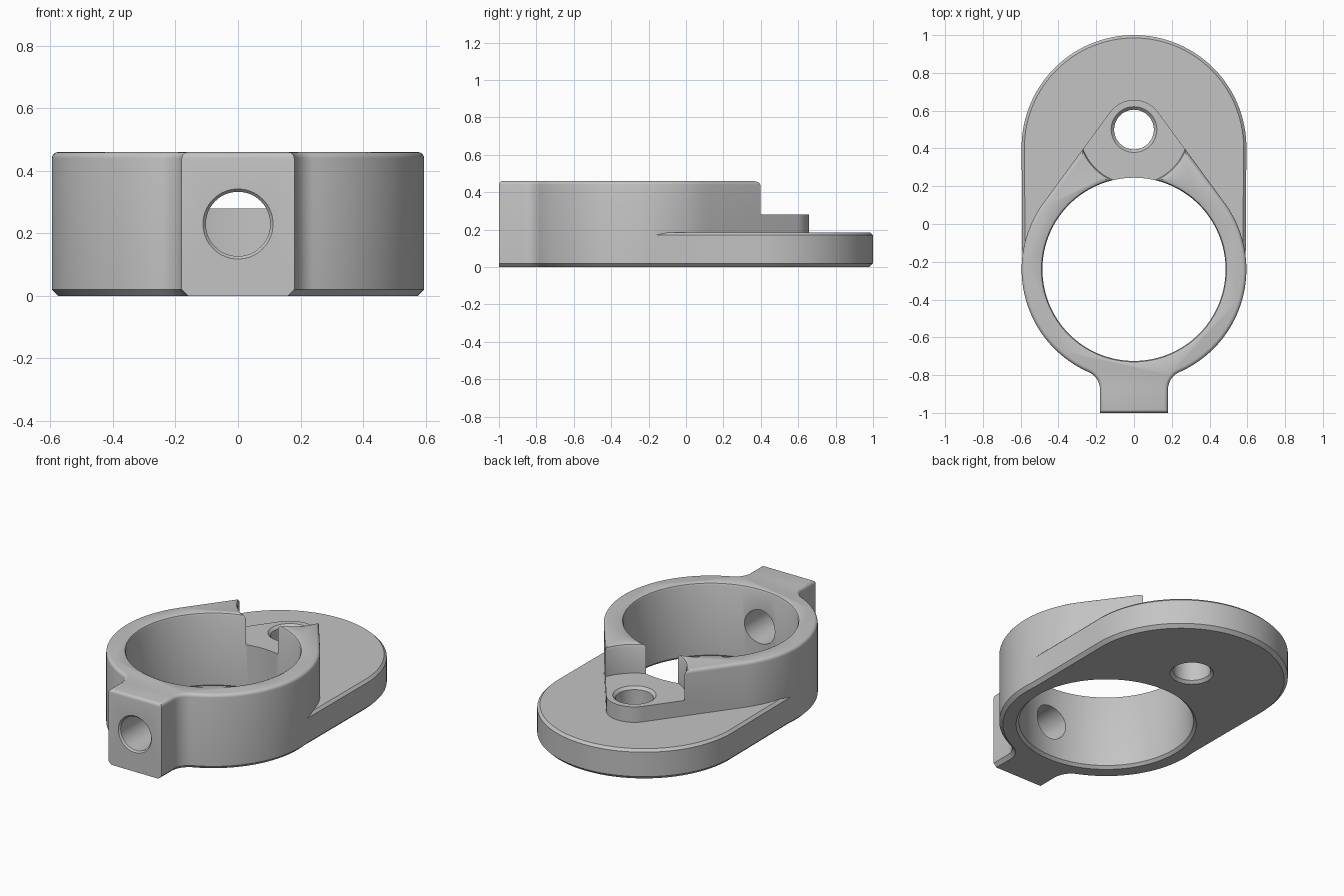
import bpy, bmesh
from math import sin, cos, pi, asin, atan2, sqrt, radians
from mathutils import Vector

cube = bpy.data.objects.get("Cube")
if cube:
    bpy.data.objects.remove(cube, do_unlink=True)

grey = bpy.data.materials.new("machined grey")
grey.use_nodes = True
colour = (0.55, 0.55, 0.55, 1)
grey.diffuse_color = colour
grey.node_tree.nodes["Principled BSDF"].inputs["Base Color"].default_value = colour

RING_Y, RING_R, BORE_R = -0.24, 0.595, 0.485
PIN_Y, PIN_R, TIP_R = 0.50, 0.105, 0.157
BACK_Y, HEIGHT, PAD_Z, PLATE_Z = 0.405, 0.46, 0.28, 0.185
TAB_X, FRONT_Y, FILLET = 0.18, -1.0, 0.10


def arc(cy, r, a0, a1, n, cx=0.0):
    return [Vector((cx + r * cos(a0 + (a1 - a0) * i / n),
                    cy + r * sin(a0 + (a1 - a0) * i / n))) for i in range(n + 1)]


def mirrored(half):
    """Close a right-hand half outline, given front to back."""
    other = [Vector((-p.x, p.y)) for p in reversed(half) if abs(p.x) > 1e-5]
    return half + other


def inset(points, d):
    """Move every outline point inward by d along its mitred normal."""
    out = []
    for i, p in enumerate(points):
        e0 = (p - points[i - 1]).normalized()
        e1 = (points[(i + 1) % len(points)] - p).normalized()
        n0, n1 = Vector((-e0.y, e0.x)), Vector((-e1.y, e1.x))
        out.append(p + (n0 + n1) * (d / (1 + n0.dot(n1))))
    return out


def loft(name, loops):
    """Solid through stacked loops of 3D points."""
    bm = bmesh.new()
    rows = [[bm.verts.new(p) for p in loop] for loop in loops]
    n = len(rows[0])
    for a, b in zip(rows, rows[1:]):
        for i in range(n):
            j = (i + 1) % n
            bm.faces.new((a[i], a[j], b[j], b[i]))
    bm.faces.new(list(reversed(rows[0])))
    bm.faces.new(rows[-1])
    bmesh.ops.recalc_face_normals(bm, faces=bm.faces[:])
    mesh = bpy.data.meshes.new(name)
    bm.to_mesh(mesh)
    bm.free()
    mesh.materials.append(grey)
    ob = bpy.data.objects.new(name, mesh)
    bpy.context.collection.objects.link(ob)
    return ob


def slab(name, outline, layers, square_front=False):
    """Extruded outline; layers are (height, inset)."""
    loops = []
    for z, d in layers:
        pts = inset(outline, d)
        if square_front and z < 0.1:
            pts = [Vector((p.x, FRONT_Y)) if q.y < FRONT_Y + 0.001 else p
                   for p, q in zip(pts, outline)]
        loops.append([(p.x, p.y, z) for p in pts])
    return loft(name, loops)


def round_cutter(name, cy, profile, n, along_y=False, cz=0.0):
    """Turned cutter; profile is (distance along axis, radius)."""
    loops = []
    for t, r in profile:
        ring = [(r * cos(2 * pi * i / n), r * sin(2 * pi * i / n)) for i in range(n)]
        loops.append([(u, t, cz + v) if along_y else (u, cy + v, t) for u, v in ring])
    ob = loft(name, loops)
    ob.hide_render = True
    return ob


def combine(target, tool, operation):
    mod = target.modifiers.new(tool.name, "BOOLEAN")
    mod.operation, mod.solver, mod.object = operation, "EXACT", tool
    bpy.context.view_layer.objects.active = target
    bpy.ops.object.modifier_apply(modifier=mod.name)
    bpy.data.objects.remove(tool, do_unlink=True)


# Clamp wall: ring, tapered tip and front tab in one outline
taper = asin((RING_R - TIP_R) / (PIN_Y - RING_Y))
fx = TAB_X + FILLET
fdy = sqrt((RING_R + FILLET) ** 2 - fx ** 2)
join = atan2(fdy, -fx)
half = [Vector((TAB_X, FRONT_Y))]
half += arc(RING_Y - fdy, FILLET, pi, join, 10, fx)
half += arc(RING_Y, RING_R, join - pi, taper, 48)[1:]
half += arc(PIN_Y, TIP_R, taper, pi / 2, 16)
R = 0.02
top_round = [(HEIGHT - R + R * sin(a), R * (1 - cos(a)))
             for a in (i * pi / 8 for i in range(5))]
body = slab("clamp_body", mirrored(half), [(0, R), (R, 0)] + top_round, True)

# Lower the wall around the pin hole to a flat pad
relief = round_cutter("pad_relief", PIN_Y, [
    (PAD_Z, 0.288), (HEIGHT - R, 0.288), (HEIGHT - 0.006, 0.294),
    (HEIGHT, 0.308), (HEIGHT + 0.1, 0.308)], 96)
combine(body, relief, "DIFFERENCE")

# Base plate with round back
side = asin(0.004 / (BACK_Y - RING_Y))
plate_half = arc(RING_Y, RING_R - 0.004, -pi / 2, -side, 40)
plate_half += arc(BACK_Y, RING_R, -side, pi / 2, 48)
plate = slab("base_plate", mirrored(plate_half),
             [(0, R), (R, 0), (PLATE_Z - 0.015, 0), (PLATE_Z, 0.015)])
combine(body, plate, "UNION")

# Large bore with eased rims
C = 0.016
bore = round_cutter("main_bore", RING_Y, [
    (-0.1, BORE_R + C), (0, BORE_R + C), (C, BORE_R), (HEIGHT - C, BORE_R),
    (HEIGHT - 0.005, BORE_R + 0.005), (HEIGHT, BORE_R + C), (0.6, BORE_R + C)], 128)
combine(body, bore, "DIFFERENCE")

# Vertical pin hole with chamfers
pin = round_cutter("pin_hole", PIN_Y, [
    (-0.1, PIN_R + C), (0, PIN_R + C), (C, PIN_R), (PAD_Z - C, PIN_R),
    (PAD_Z, PIN_R + C), (0.6, PIN_R + C)], 64)
combine(body, pin, "DIFFERENCE")

# Screw hole through the front tab
screw = round_cutter("screw_hole", 0, [
    (-1.1, 0.112), (FRONT_Y, 0.112), (FRONT_Y + 0.01, 0.103), (-0.4, 0.103)],
    64, True, HEIGHT / 2)
combine(body, screw, "DIFFERENCE")

bpy.ops.object.select_all(action="DESELECT")
body.select_set(True)
bpy.context.view_layer.objects.active = body
bpy.ops.object.shade_smooth_by_angle(angle=radians(30))
